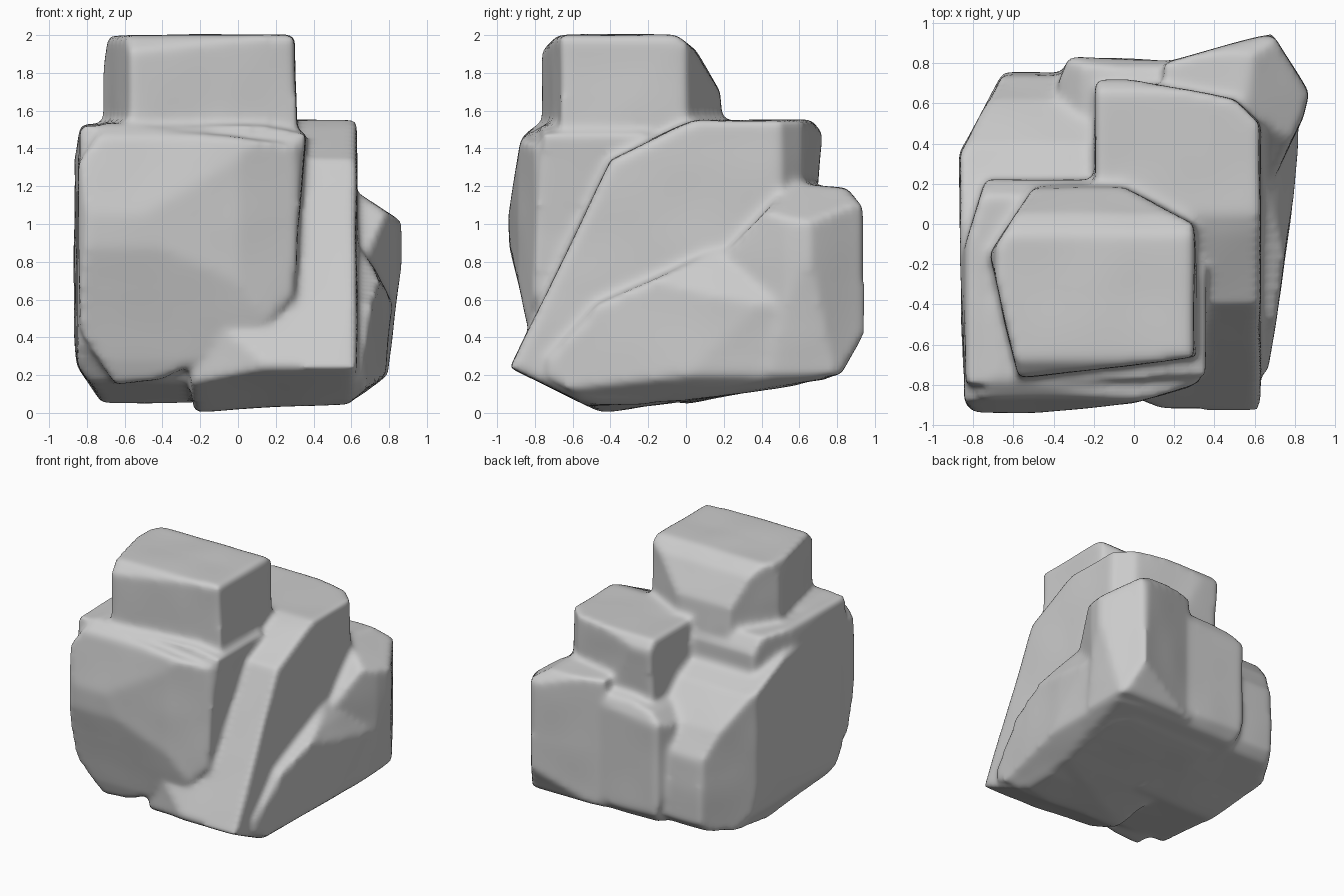
import bpy
import bmesh
from mathutils import Vector, noise

default = bpy.data.objects.get("Cube")
if default:
    bpy.data.objects.remove(default, do_unlink=True)

X, Y, Z = 0, 1, 2
VOXEL = 0.022


def trim(bm, outline, i, j):
    """Cut the solid down to a convex outline drawn on the axes i and j (hundredths)."""
    points = [Vector((a, b)) / 100 for a, b in outline]
    middle = sum(points, Vector((0, 0))) / len(points)
    for a, b in zip(points, points[1:] + points[:1]):
        edge = b - a
        normal = Vector((edge.y, -edge.x))
        if normal.dot(middle - a) > 0:
            normal.negate()
        at, direction = Vector((0, 0, 0)), Vector((0, 0, 0))
        at[i], at[j] = a
        direction[i], direction[j] = normal
        geometry = bm.verts[:] + bm.edges[:] + bm.faces[:]
        bmesh.ops.bisect_plane(bm, geom=geometry, plane_co=at,
                               plane_no=direction.normalized(), clear_outer=True)
        rim = [e for e in bm.edges if e.is_boundary]
        if rim:
            bmesh.ops.holes_fill(bm, edges=rim, sides=0)


def chunk(target, plan, side, front):
    """Add one angular stone, shaped by its top, side and front outlines."""
    bm = bmesh.new()
    bmesh.ops.create_cube(bm, size=6)
    trim(bm, plan, X, Y)
    trim(bm, side, Y, Z)
    trim(bm, front, X, Z)
    bmesh.ops.recalc_face_normals(bm, faces=bm.faces[:])
    part = bpy.data.meshes.new("chunk")
    bm.to_mesh(part)
    bm.free()
    target.from_mesh(part)
    bpy.data.meshes.remove(part)


stones = bmesh.new()

# Top block
chunk(stones,
      plan=[(-72, -15), (-50, 19), (-10, 21), (30, 0), (32, -67), (-5, -71), (-57, -78)],
      side=[(-80, 120), (-78, 190), (-68, 200), (-5, 200), (5, 192), (18, 170), (22, 120)],
      front=[(-76, 120), (-72, 180), (-69, 200), (30, 200), (32, 120)])

# Shoulder under the top block
chunk(stones,
      plan=[(-85, -15), (-74, 22), (0, 22), (38, -25), (37, -76), (-84, -80)],
      side=[(-80, 152), (-80, 60), (22, 60), (22, 142), (14, 153)],
      front=[(-86, 60), (-86, 135), (-83, 153), (10, 153), (39, 147), (33, 110), (29, 60)])

# Front slab
chunk(stones,
      plan=[(-85, -40), (30, -40), (35, -79), (0, -89), (-50, -94), (-80, -94), (-85, -88)],
      side=[(-76, 155), (-87, 146), (-94, 105), (-93, 85), (-85, 52), (-80, 30), (-72, 8),
            (-40, 8), (-40, 155)],
      front=[(-84, 45), (-85, 132), (-70, 154), (31, 142), (33, 110), (30, 62), (14, 47),
             (-40, 18), (-65, 15), (-82, 40)])

# Left base, reaching round to the back
chunk(stones,
      plan=[(-87, 35), (-65, 75), (-35, 75), (-5, 30), (-5, -60), (-55, -80), (-85, -75)],
      side=[(-75, 35), (-70, 140), (-10, 140), (40, 118), (62, 95), (74, 75),
            (76, 26), (68, 18), (0, 5), (-62, 16)],
      front=[(-87, 136), (-88, 60), (-85, 25), (-72, 5), (-5, 5), (0, 136)])

# Middle block with the long sloping front
chunk(stones,
      plan=[(-19, 75), (50, 62), (63, 50), (63, -93), (15, -92), (-25, -76)],
      side=[(72, 148), (66, 155), (5, 155), (-5, 151), (-40, 134), (-93, 24),
            (-44, 0), (60, 15), (68, 100)],
      front=[(-26, 0), (61, 6), (63, 20), (63, 155), (-19, 155)])

# Tall back right corner
chunk(stones,
      plan=[(15, 80), (69, 95), (87, 65), (84, 53), (62, 8), (15, 8)],
      side=[(8, 70), (56, 122), (85, 119), (94, 109), (95, 42), (82, 20), (8, 14)],
      front=[(10, 124), (55, 122), (87, 101), (87, 82), (79, 20), (58, 4), (10, 4)])

# Low right flank, a wedge running down to the front
chunk(stones,
      plan=[(20, 80), (85, 70), (79, 10), (67, -73), (50, -78), (10, -40)],
      side=[(75, 100), (10, 83), (-46, 58), (-79, 22), (-45, 1), (75, 18)],
      front=[(20, 100), (60, 92), (72, 76), (82, 58), (78, 20), (58, 4), (10, 4)])

# Back block
chunk(stones,
      plan=[(-38, 70), (-32, 84), (18, 81), (40, 80), (40, 20), (-30, 20)],
      side=[(84, 28), (84, 95), (78, 108), (50, 118), (20, 118), (20, 10), (75, 18)],
      front=[(-38, 60), (-38, 95), (-25, 105), (40, 120), (40, 10), (-30, 15)])

mesh = bpy.data.meshes.new("boulder")
stones.to_mesh(mesh)
stones.free()
boulder = bpy.data.objects.new("boulder", mesh)
bpy.context.collection.objects.link(boulder)

# Fuse the chunks and wear their edges
fuse = boulder.modifiers.new("fuse", "REMESH")
fuse.mode = "VOXEL"
fuse.voxel_size = VOXEL
wear = boulder.modifiers.new("wear", "SMOOTH")
wear.factor = 0.5
wear.iterations = 10
bpy.context.view_layer.update()
graph = bpy.context.evaluated_depsgraph_get()
worn = bpy.data.meshes.new_from_object(boulder.evaluated_get(graph))
boulder.modifiers.clear()
boulder.data = worn
bpy.data.meshes.remove(mesh)
worn.name = "boulder"

# Gentle dents in the surface
offsets = [v.normal * 0.008 * noise.noise(v.co * 3) for v in worn.vertices]
for v, offset in zip(worn.vertices, offsets):
    v.co += offset

# Grey stone
stone = bpy.data.materials.new("grey_stone")
stone.use_nodes = True
colour = (0.6, 0.6, 0.6, 1)
stone.diffuse_color = colour
stone.node_tree.nodes["Principled BSDF"].inputs["Base Color"].default_value = colour
worn.materials.clear()
worn.materials.append(stone)
for face in worn.polygons:
    face.use_smooth = True
